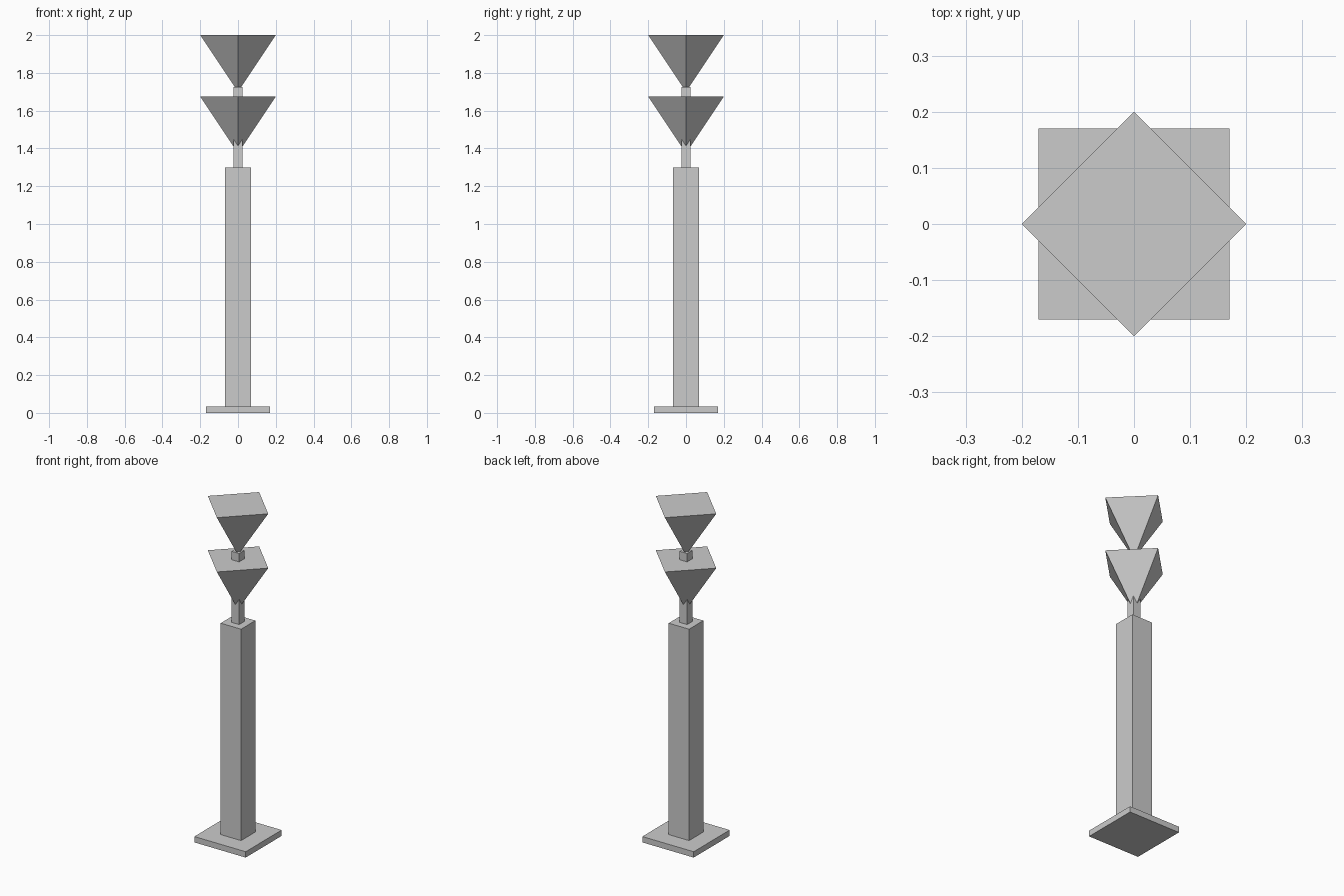
import bpy
import math

if "Cube" in bpy.data.objects:
    bpy.data.objects.remove(bpy.data.objects["Cube"])


def box(name, width, z0, z1):
    bpy.ops.mesh.primitive_cube_add(size=1, location=(0, 0, (z0 + z1) / 2))
    ob = bpy.context.object
    ob.name = name
    ob.scale = (width, width, z1 - z0)
    bpy.ops.object.transform_apply(location=False, rotation=False, scale=True)
    return ob


def inverted_pyramid(name, radius, top, depth):
    # four-sided cone, point down, corners on the x and y axes
    bpy.ops.mesh.primitive_cone_add(vertices=4, radius1=radius, radius2=0, depth=depth,
                                    location=(0, 0, top - depth / 2),
                                    rotation=(math.pi, 0, 0))
    ob = bpy.context.object
    ob.name = name
    return ob


# Foot, column and thin neck
box("base_plate", 0.34, 0.0, 0.035)
box("column", 0.135, 0.035, 1.30)
box("neck", 0.05, 1.30, 1.725)

# Two stacked inverted pyramids
for name, top in (("lower_pyramid", 1.675), ("upper_pyramid", 2.0)):
    inverted_pyramid(name, 0.2, top, 0.3)
